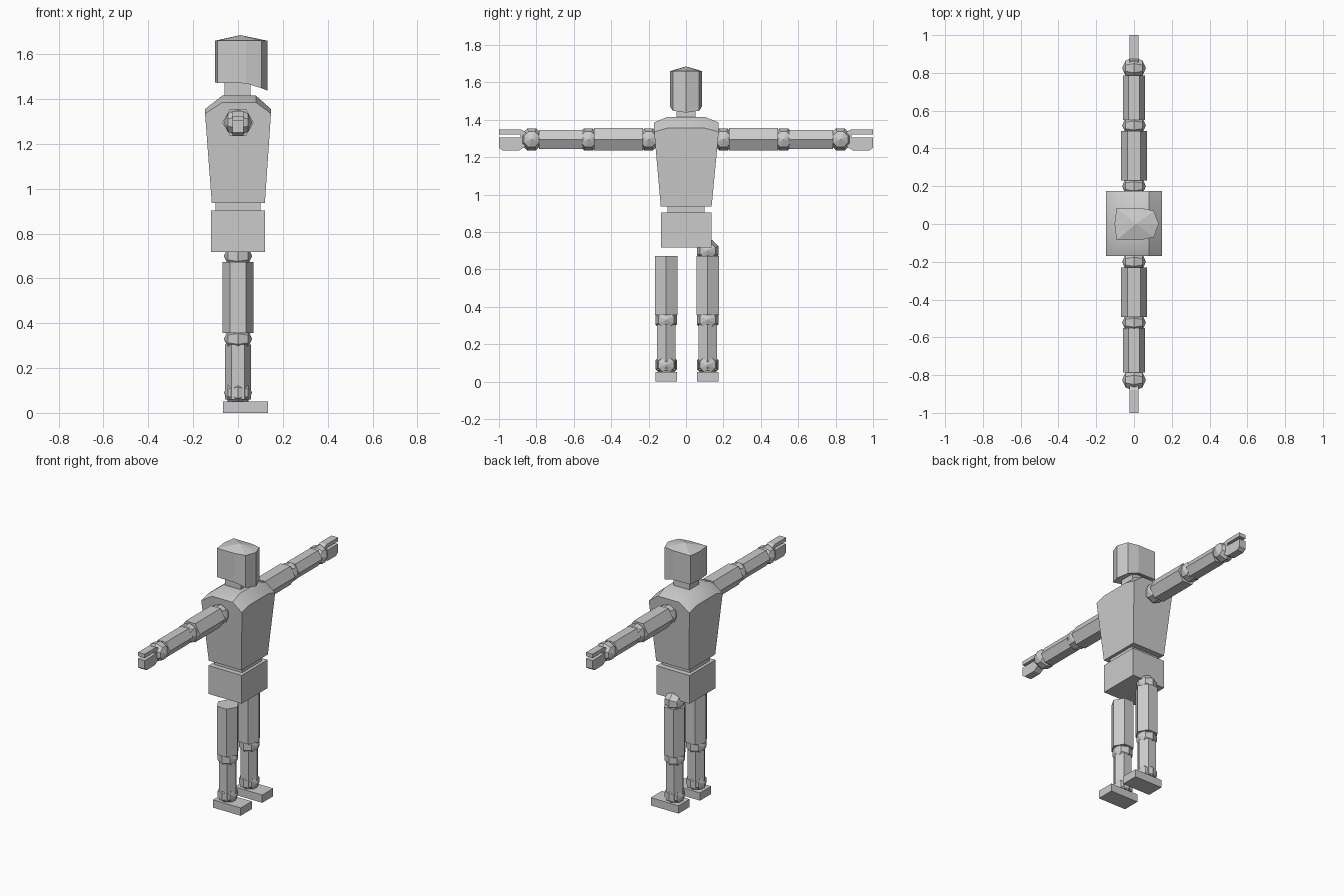
import bpy, bmesh
from math import pi, radians
from mathutils import Matrix, Vector

cube = bpy.data.objects.get("Cube")
if cube:
    bpy.data.objects.remove(cube, do_unlink=True)


def finish(bm, name):
    bmesh.ops.recalc_face_normals(bm, faces=bm.faces)
    mesh = bpy.data.meshes.new(name)
    bm.to_mesh(mesh)
    bm.free()
    obj = bpy.data.objects.new(name, mesh)
    bpy.context.collection.objects.link(obj)
    return obj


def box(name, low, high):
    low, high = Vector(low), Vector(high)
    bm = bmesh.new()
    place = Matrix.Translation((low + high) / 2) @ Matrix.Diagonal((high - low).to_4d())
    bmesh.ops.create_cube(bm, size=1, matrix=place)
    return finish(bm, name)


def hex_limb(name, start, end, radius):
    # Six-sided bar with a corner pointing along x
    start, end = Vector(start), Vector(end)
    axis = end - start
    bm = bmesh.new()
    turn = Matrix.Rotation(pi / 2, 4, "X") if abs(axis.y) > abs(axis.z) else Matrix()
    bmesh.ops.create_cone(bm, cap_ends=True, segments=6, radius1=radius, radius2=radius,
                          depth=axis.length,
                          matrix=Matrix.Translation((start + end) / 2) @ turn)
    # Align a corner with the x axis whatever the starting angle
    if max(v.co.x for v in bm.verts) < radius * 0.95:
        bmesh.ops.rotate(bm, verts=bm.verts, cent=start,
                         matrix=Matrix.Rotation(pi / 6, 3, axis.normalized()))
    return finish(bm, name)


def ball(name, centre, radius=0.063):
    # Faceted joint with its poles on the x axis
    bm = bmesh.new()
    turn = Matrix.Rotation(pi / 2, 4, "Y") @ Matrix.Rotation(pi / 8, 4, "Z")
    bmesh.ops.create_uvsphere(bm, u_segments=8, v_segments=4, radius=radius,
                              matrix=Matrix.Translation(centre) @ turn)
    return finish(bm, name)


def extrude_x(name, outline, half):
    bm = bmesh.new()
    face = bm.faces.new([bm.verts.new((-half, y, z)) for y, z in outline])
    moved = bmesh.ops.extrude_face_region(bm, geom=[face], use_keep_orig=True)["geom"]
    bmesh.ops.translate(bm, vec=(2 * half, 0, 0),
                        verts=[g for g in moved if isinstance(g, bmesh.types.BMVert)])
    return finish(bm, name)


# Torso: tapered sides below a domed shoulder grid
bm = bmesh.new()
xs, ys = (-0.147, -0.07, 0.08, 0.147), (-0.17, -0.1, 0.1, 0.175)
heights = ((1.335, 1.385), (1.355, 1.415))
top = [[bm.verts.new((x, y, heights[j in (1, 2)][i in (1, 2)]))
        for j, y in enumerate(ys)] for i, x in enumerate(xs)]
for i in range(3):
    for j in range(3):
        bm.faces.new((top[i][j], top[i + 1][j], top[i + 1][j + 1], top[i][j + 1]))
base = [bm.verts.new((x, y, 0.937)) for x, y in
        ((-0.117, -0.135), (0.12, -0.135), (0.12, 0.137), (-0.117, 0.137))]
rims = ([row[0] for row in top], top[3], [row[3] for row in top][::-1], top[0][::-1])
for k, rim in enumerate(rims):
    bm.faces.new([base[(k + 1) % 4], base[k]] + list(rim))
bm.faces.new(base)
torso = finish(bm, "torso")
bpy.ops.object.select_all(action="DESELECT")
torso.select_set(True)
bpy.context.view_layer.objects.active = torso
bpy.ops.object.shade_smooth_by_angle(angle=radians(35))

# Head: faceted column with a low peak and a chin dropping toward the face
bm = bmesh.new()
side = ((-0.092, 0.085, 1.472), (0.035, 0.085, 1.47), (0.105, 0.07, 1.448))
plan = [(-0.103, 0, 1.475), *side, (0.131, 0, 1.438)]
plan += [(x, -y, z) for x, y, z in reversed(side)]
upper = [bm.verts.new((x, y, 1.66)) for x, y, z in plan]
lower = [bm.verts.new(p) for p in plan]
peak, hollow = bm.verts.new((0.01, 0, 1.685)), bm.verts.new((0, 0, 1.495))
for k in range(len(plan)):
    n = (k + 1) % len(plan)
    bm.faces.new((lower[k], lower[n], upper[n], upper[k]))
    bm.faces.new((upper[k], upper[n], peak))
    bm.faces.new((lower[n], lower[k], hollow))
finish(bm, "head")

# Neck, waist and hips
box("neck", (-0.06, -0.05, 1.39), (0.055, 0.05, 1.51))
box("waist", (-0.1, -0.1, 0.89), (0.1, 0.1, 0.95))
box("hips", (-0.12, -0.133, 0.718), (0.12, 0.135, 0.903))

# Arms straight out along y, hands with a slot between thumb and palm
ARM_Z = 1.295
hand = ((0.84, 1.27), (0.893, 1.235), (0.98, 1.235), (1.0, 1.25), (1.0, 1.305), (0.885, 1.305),
        (0.885, 1.322), (1.0, 1.322), (1.0, 1.347), (0.88, 1.347), (0.84, 1.325))
for label, s in (("left", 1), ("right", -1)):
    for joint, y in (("shoulder", 0.2), ("elbow", 0.522), ("wrist", 0.825)):
        ball(f"{label}_{joint}", (0, s * y, ARM_Z))
    hex_limb(f"{label}_upper_arm", (0, s * 0.23, ARM_Z), (0, s * 0.493, ARM_Z), 0.07)
    hex_limb(f"{label}_forearm", (0, s * 0.55, ARM_Z), (0, s * 0.787, ARM_Z), 0.058)
    extrude_x(f"{label}_hand", [(s * y, z) for y, z in hand], 0.024)

# Legs and feet, toes toward +x
for label, y in (("left", 0.116), ("right", -0.106)):
    hex_limb(f"{label}_thigh", (0, y, 0.357), (0, y, 0.672), 0.07)
    hex_limb(f"{label}_shin", (0, y, 0.06), (0, y, 0.305), 0.058)
    ball(f"{label}_knee", (0, y, 0.33))
    ball(f"{label}_ankle", (0, y, 0.09))
    box(f"{label}_foot", (-0.067, y - 0.057, 0), (0.134, y + 0.057, 0.051))
# Only the left leg has a hip joint
ball("left_hip", (0, 0.116, 0.7))
